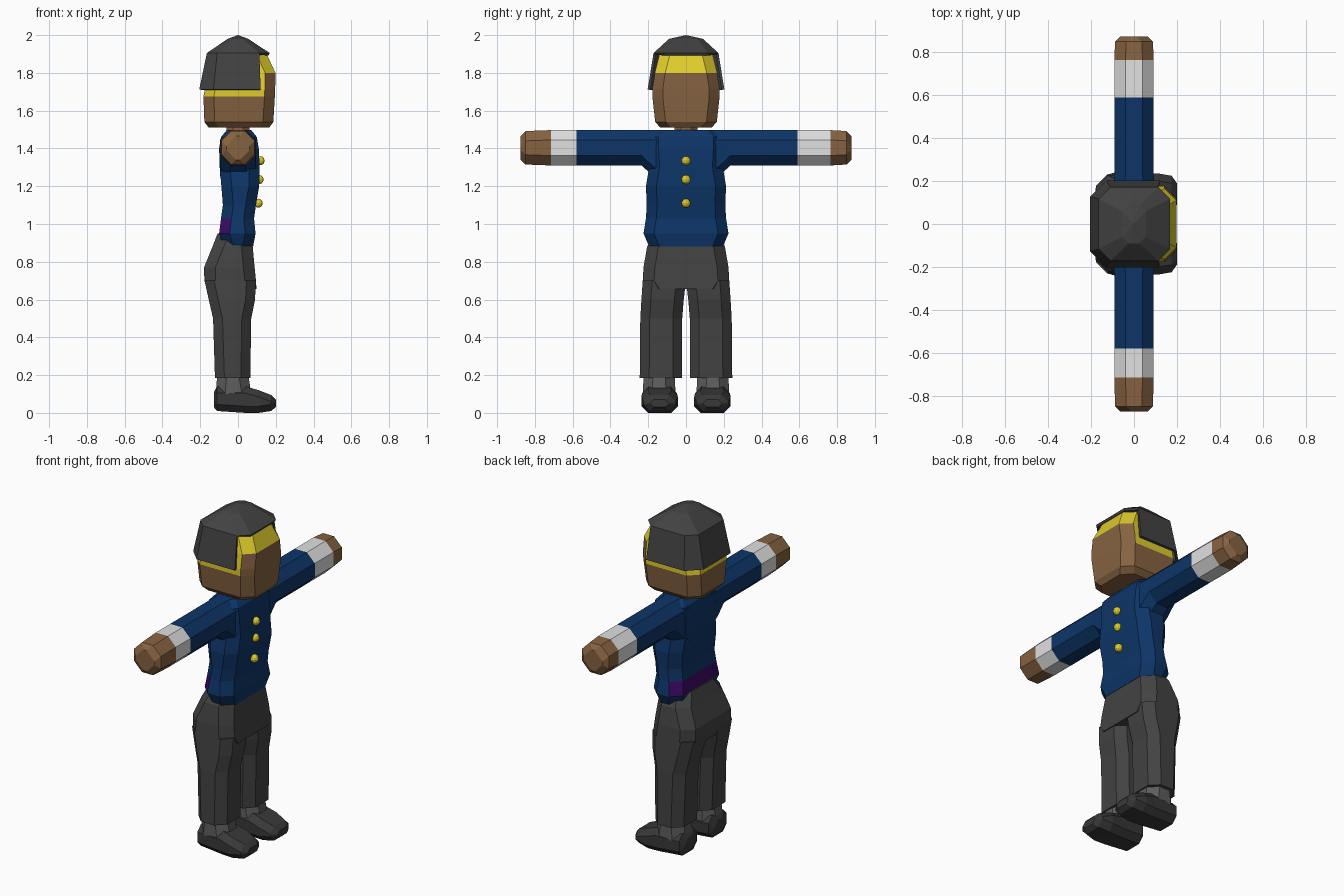
import bpy, bmesh
from mathutils import Vector

if "Cube" in bpy.data.objects:
    bpy.data.objects.remove(bpy.data.objects["Cube"])


def mat(name, r, g, b):
    m = bpy.data.materials.new(name)
    m.diffuse_color = (r, g, b, 1)
    m.use_nodes = True
    m.node_tree.nodes["Principled BSDF"].inputs["Base Color"].default_value = m.diffuse_color
    return m


CHARCOAL = mat("charcoal", .055, .055, .055)
BLACK = mat("shoe black", .04, .04, .04)
GREY = mat("sock grey", .11, .11, .11)
NAVY = mat("navy", .004, .036, .14)
SKIN = mat("skin brown", .24, .125, .053)
YELLOW = mat("yellow", .74, .6, .025)
WHITE = mat("white", .75, .75, .75)
PURPLE = mat("purple", .045, .003, .14)


def loft(name, rings, mats, axis='z', c=.06, rule=None, drop=None, apex=None):
    """Chamfered-box rings (t, a0, a1, b0, b1[, chamfer]) skinned along an axis."""
    order = {'z': lambda t, a, b: (a, b, t),
             'y': lambda t, a, b: (a, t, b),
             'x': lambda t, a, b: (t, a, b)}[axis]
    bm = bmesh.new()
    loops = []
    for r in rings:
        t, a0, a1, b0, b1 = r[:5]
        k = r[5] if len(r) > 5 else c
        k = min(k, (a1 - a0) * .45, (b1 - b0) * .45)
        pts = [(a1, b0 + k), (a1, b1 - k), (a1 - k, b1), (a0 + k, b1),
               (a0, b1 - k), (a0, b0 + k), (a0 + k, b0), (a1 - k, b0)]
        loops.append([bm.verts.new(order(t, a, b)) for a, b in pts])
    for p, q in zip(loops, loops[1:]):
        for i in range(8):
            j = (i + 1) % 8
            bm.faces.new((p[i], p[j], q[j], q[i]))
    bm.faces.new(loops[0][::-1])
    if apex:
        v = bm.verts.new(apex)
        for i in range(8):
            bm.faces.new((loops[-1][i], loops[-1][(i + 1) % 8], v))
    else:
        bm.faces.new(loops[-1])
    bmesh.ops.recalc_face_normals(bm, faces=bm.faces[:])
    bm.normal_update()
    if rule:
        for f in bm.faces:
            f.material_index = rule(f.calc_center_median(), f.normal)
    if drop:
        gone = [f for f in bm.faces if drop(f.calc_center_median(), f.normal)]
        bmesh.ops.delete(bm, geom=gone, context='FACES')
    me = bpy.data.meshes.new(name)
    bm.to_mesh(me)
    bm.free()
    for m in mats:
        me.materials.append(m)
    ob = bpy.data.objects.new(name, me)
    bpy.context.collection.objects.link(ob)
    return ob


def sym(*rows):
    """Rings symmetric about y = 0: (z, x0, x1, half width[, chamfer])."""
    return [(r[0], r[1], r[2], -r[3], r[3]) + tuple(r[4:]) for r in rows]


# Head, with yellow hair band round the sides and back and a fringe in front
loft("head", sym((1.51, -.155, .165, .135), (1.54, -.178, .187, .163),
                 (1.675, -.183, .195, .178), (1.715, -.175, .197, .178),
                 (1.80, -.15, .198, .165), (1.90, -.13, .152, .14)),
     [SKIN, YELLOW], c=.055,
     rule=lambda p, n: int(p.z > 1.8 or (p.z > 1.68 and n.x < .3)))
loft("neck", sym((1.45, -.065, .065, .065), (1.53, -.06, .06, .06)), [SKIN], c=.035)

# Helmet shell, open at the front below the brow
helmet = loft("helmet", sym((1.713, -.205, .195, .203, .075),
                            (1.905, -.165, .168, .172, .055),
                            (1.98, -.055, .055, .09, .03)),
              [CHARCOAL], apex=(0, 0, 2.0),
              drop=lambda p, n: n.z < -.8 or (p.z < 1.85 and n.x > .3))
sol = helmet.modifiers.new("shell", 'SOLIDIFY')
sol.thickness = .015
sol.offset = -1

# Jacket body, with the purple strip low on the back
loft("jacket", sym((.88, -.08, .08, .195), (.95, -.1, .093, .225),
                   (1.03, -.09, .085, .212), (1.1, -.08, .095, .208),
                   (1.2, -.088, .112, .212), (1.3, -.097, .115, .195),
                   (1.4, -.1, .11, .2), (1.46, -.09, .1, .2), (1.497, -.06, .07, .17)),
     [NAVY, PURPLE], c=.055,
     rule=lambda p, n: int(.95 < p.z < 1.03 and n.x < -.5))

# Arms: sleeve, white cuff and rounded hand
for side, s, cuff, hand in (("left", 1, .59, .765), ("right", -1, .58, .715)):
    loft(side + "_arm", [(s * t, -w, w, z0, z1) for t, w, z0, z1 in (
        (.1, .095, 1.2, 1.497), (.17, .095, 1.25, 1.497), (.235, .092, 1.31, 1.497),
        (cuff, .092, 1.31, 1.497), (hand, .092, 1.31, 1.497),
        (.85, .088, 1.315, 1.492), (.875, .062, 1.34, 1.465))],
        [NAVY, WHITE, SKIN], axis='y', c=.052,
        rule=lambda p, n: (abs(p.y) > cuff) + (abs(p.y) > hand))

# Buttons
for i, (x, z) in enumerate(((.118, 1.335), (.113, 1.235), (.108, 1.11))):
    bpy.ops.mesh.primitive_uv_sphere_add(segments=10, ring_count=6, radius=.024,
                                         location=(x, 0, z))
    b = bpy.context.object
    b.name = "button_%d" % (i + 1)
    b.data.materials.append(YELLOW)

# Trousers: hips, then mirrored legs, socks and shoes
loft("hips", sym((.655, -.165, .098, .2), (.70, -.178, .095, .229),
                 (.77, -.18, .088, .225), (.88, -.135, .078, .206),
                 (.95, -.108, .05, .16)), [CHARCOAL])


def pair(name, rings, mats, axis='z', c=.05):
    for side, s in (("left", 1), ("right", -1)):
        out = []
        for r in rings:
            r = list(r)
            i = 3 if axis == 'z' else 1
            r[i:i + 2] = sorted((s * r[i], s * r[i + 1]))
            out.append(tuple(r))
        loft(side + "_" + name, out, mats, axis, c)


pair("leg", [(.185, -.122, .065, .02, .245), (.5, -.132, .07, .02, .242),
             (.6, -.155, .09, .012, .236), (.70, -.177, .095, 0, .229)], [CHARCOAL])
pair("sock", [(.1, -.118, .07, .055, .228), (.2, -.11, .055, .06, .225)], [GREY])
pair("shoe", [(-.128, .085, .195, .03, .11), (-.11, .055, .225, .01, .14),
              (.04, .048, .232, 0, .14), (.11, .043, .236, 0, .12),
              (.175, .055, .225, .01, .095), (.2, .09, .19, .03, .07)],
     [BLACK], axis='x', c=.035)
